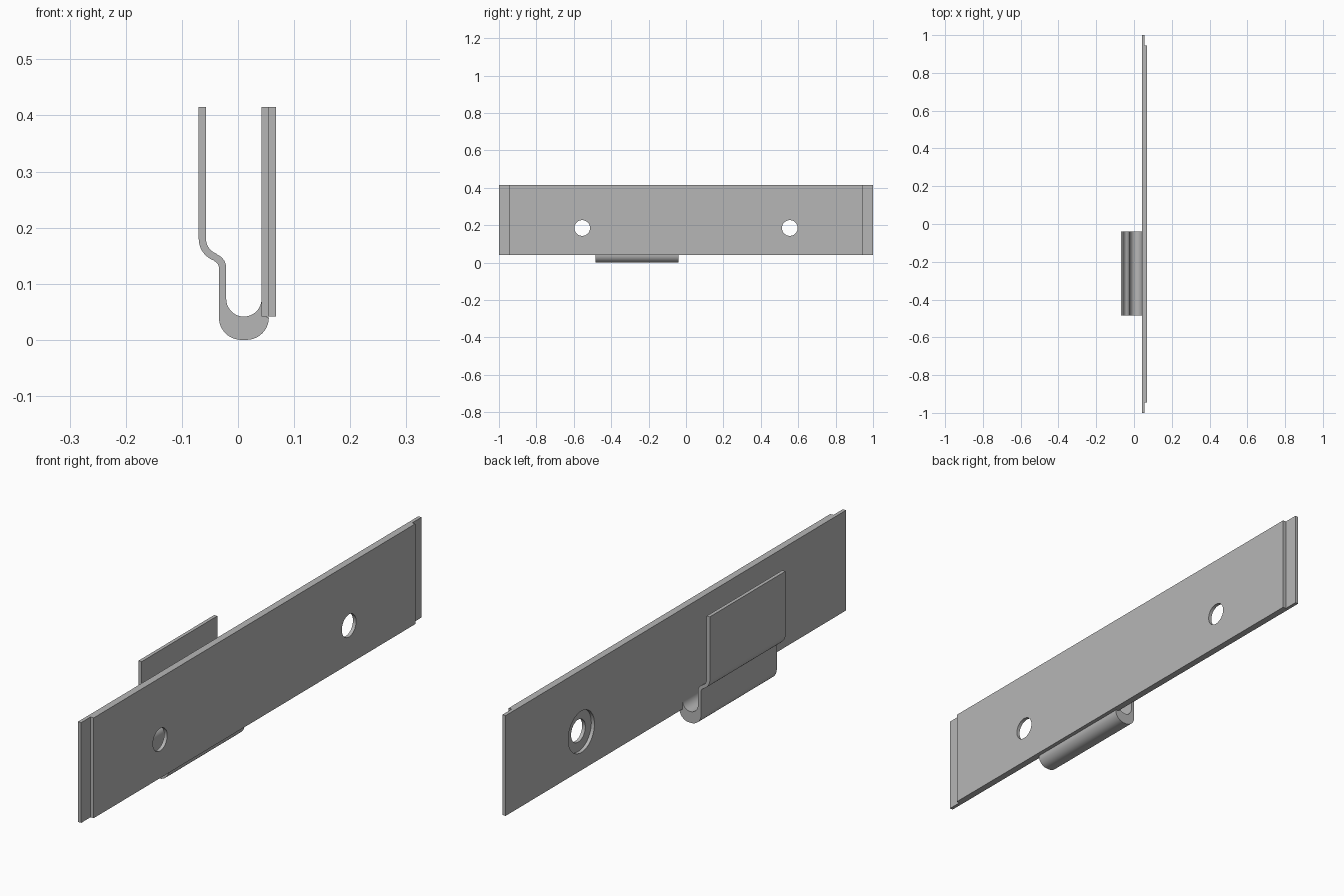
import bpy, bmesh
from math import sin, cos, radians, pi

if "Cube" in bpy.data.objects:
    bpy.data.objects.remove(bpy.data.objects["Cube"], do_unlink=True)

metal = bpy.data.materials.new("grey metal")
metal.use_nodes = True
GREY = (0.47, 0.47, 0.47, 1)
metal.diffuse_color = GREY
metal.node_tree.nodes["Principled BSDF"].inputs["Base Color"].default_value = GREY

BOTTOM, TOP = 0.042, 0.415
HOLE_Y, HOLE_Z = 0.555, 0.185
BACK, MID, FRONT = 0.042, 0.055, 0.068   # plate layers along x


def arc(cx, cz, r, start, end, n=12):
    """Points of an arc in the x-z plane, angles in degrees."""
    angles = [radians(start + (end - start) * i / n) for i in range(n + 1)]
    return [(cx + r * cos(a), cz + r * sin(a)) for a in angles]


def extrude_profile(name, profile, y0, y1):
    """Solid made by sweeping an x-z profile along y."""
    bm = bmesh.new()
    face = bm.faces.new([bm.verts.new((x, y0, z)) for x, z in profile])
    new = bmesh.ops.extrude_face_region(bm, geom=[face])["geom"]
    verts = [v for v in new if isinstance(v, bmesh.types.BMVert)]
    bmesh.ops.translate(bm, verts=verts, vec=(0, y1 - y0, 0))
    bmesh.ops.recalc_face_normals(bm, faces=bm.faces)
    mesh = bpy.data.meshes.new(name)
    bm.to_mesh(mesh)
    bm.free()
    obj = bpy.data.objects.new(name, mesh)
    bpy.context.collection.objects.link(obj)
    mesh.materials.append(metal)
    return obj


def smooth(obj):
    bpy.ops.object.select_all(action="DESELECT")
    obj.select_set(True)
    bpy.context.view_layer.objects.active = obj
    bpy.ops.object.shade_smooth_by_angle(angle=radians(25))


def drilled_plate(name, x0, x1, half_length, radius):
    """Flat plate with a round hole towards each end."""
    plate = extrude_profile(
        name, [(x0, BOTTOM), (x1, BOTTOM), (x1, TOP), (x0, TOP)],
        -half_length, half_length)
    for side in (-1, 1):
        bpy.ops.mesh.primitive_cylinder_add(
            vertices=48, radius=radius, depth=0.2,
            location=((x0 + x1) / 2, side * HOLE_Y, HOLE_Z),
            rotation=(0, pi / 2, 0))
        cutter = bpy.context.object
        cutter.hide_render = True
        cutter.data.materials.append(metal)
        mod = plate.modifiers.new("hole", "BOOLEAN")
        mod.operation = "DIFFERENCE"
        mod.solver = "EXACT"
        mod.object = cutter
        bpy.context.view_layer.objects.active = plate
        bpy.ops.object.modifier_apply(modifier=mod.name)
        bpy.data.objects.remove(cutter, do_unlink=True)
    smooth(plate)


# Two layers: the wide holes of the back plate recess the holes of the front one
drilled_plate("front_plate", MID, FRONT, 0.945, 0.042)
drilled_plate("back_plate", BACK, MID, 1.0, 0.077)

# Spring clip: rounded trough, stepped bend, then a straight upright tab
BEND = 71
outer = (arc(0.015, 0.04, 0.04, 0, -90)
         + arc(0.006, 0.04, 0.04, -90, -180)
         + arc(-0.047, 0.128, 0.013, 0, BEND)
         + arc(-0.029, 0.18, 0.041, 180 + BEND, 180))
tab_top = [(-0.07, TOP), (-0.057, TOP)]
inner = (arc(-0.029, 0.18, 0.028, 180, 180 + BEND)
         + arc(-0.047, 0.128, 0.026, BEND, 0)
         + arc(0.0105, 0.073, 0.0315, 180, 360, 24))
plate_joint = [(0.048, 0.073), (0.048, BOTTOM)]
clip = extrude_profile("spring_clip", outer + tab_top + inner + plate_joint,
                       -0.485, -0.04)
smooth(clip)
